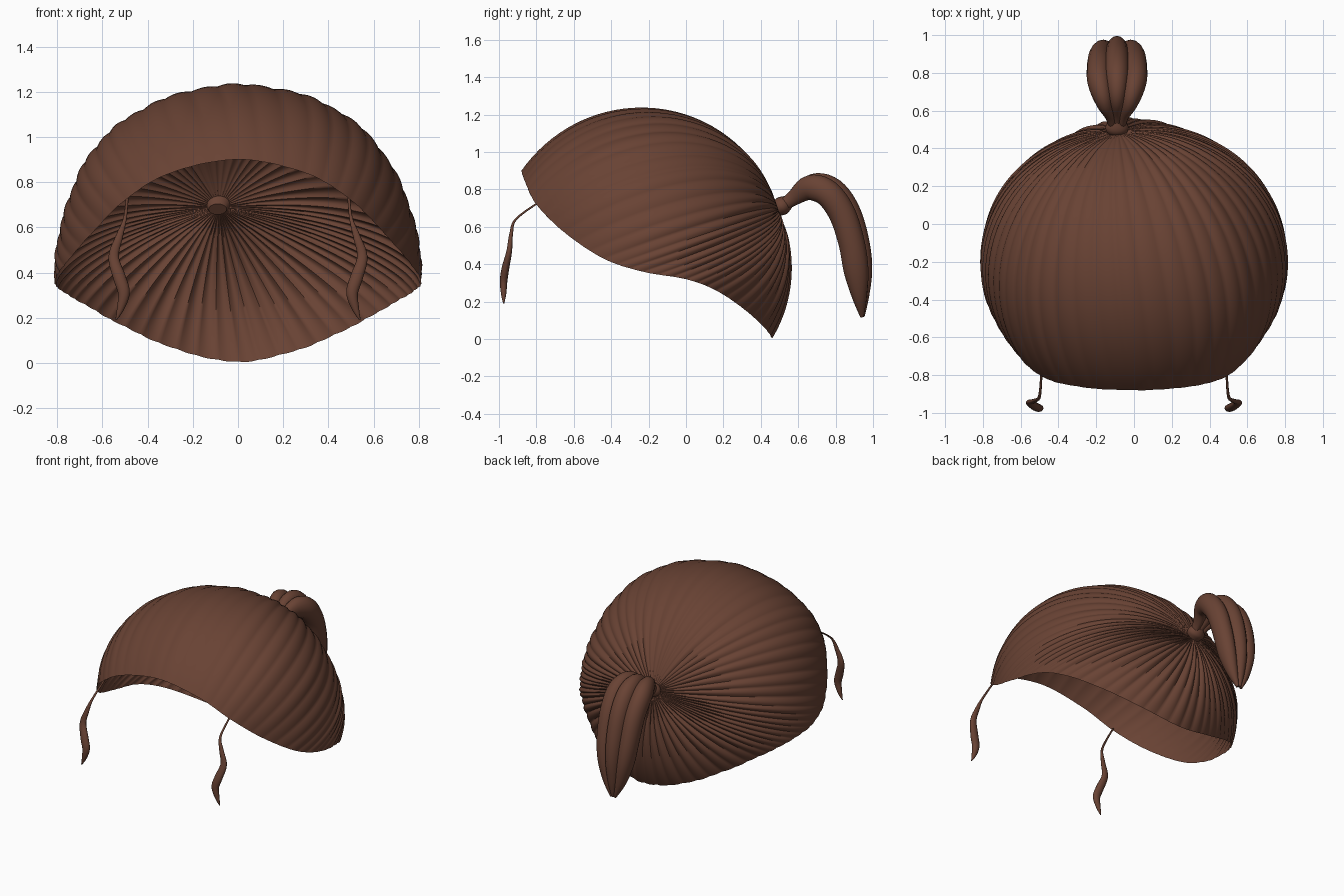
import bpy, bmesh
from math import sin, cos, pi, floor
from mathutils import Vector

if "Cube" in bpy.data.objects:
    bpy.data.objects.remove(bpy.data.objects["Cube"], do_unlink=True)

brown = bpy.data.materials.new("hair brown")
brown.use_nodes = True
brown.diffuse_color = (0.14, 0.055, 0.034, 1)
brown.node_tree.nodes["Principled BSDF"].inputs["Base Color"].default_value = brown.diffuse_color


def spline(points, s, closed=False):
    """Catmull-Rom point at s in 0..1 along the listed points."""
    n = len(points)
    s *= n if closed else n - 1
    i = floor(s) if closed else min(floor(s), n - 2)
    f = s - i
    a, b, c, d = (Vector(points[k % n if closed else max(0, min(n - 1, k))])
                  for k in range(i - 1, i + 3))
    return b + (c - a) * f / 2 + (a - b * 2.5 + c * 2 - d / 2) * f**2 \
        + ((b - c) * 3 + d - a) * f**3 / 2


def make_object(name, rings, capped):
    """Skin a list of closed rings."""
    bm = bmesh.new()
    rows = [[bm.verts.new(p) for p in ring] for ring in rings]
    for top, low in zip(rows, rows[1:]):
        n = len(top)
        for j in range(n):
            k = (j + 1) % n
            bm.faces.new((top[j], low[j], low[k], top[k]))
    if capped:
        bm.faces.new(rows[0])
        bm.faces.new(rows[-1])
        bmesh.ops.recalc_face_normals(bm, faces=bm.faces)
    mesh = bpy.data.meshes.new(name)
    bm.to_mesh(mesh)
    bm.free()
    mesh.materials.append(brown)
    obj = bpy.data.objects.new(name, mesh)
    bpy.context.collection.objects.link(obj)
    bpy.ops.object.select_all(action="DESELECT")
    bpy.context.view_layer.objects.active = obj
    obj.select_set(True)
    bpy.ops.object.shade_smooth_by_angle(angle=pi / 3)


def sweep(name, path, widths, steps=40, sides=16):
    """Elliptical tube; widths lists (across, thick) half sizes along the path."""
    rings = []
    for i in range(steps + 1):
        s = i / steps
        p = spline(path, s)
        tangent = (spline(path, min(1, s + 0.01)) - spline(path, max(0, s - 0.01))).normalized()
        normal = tangent.cross(Vector((1, 0, 0))).normalized()
        across = normal.cross(tangent)
        a, b = spline(widths, s)
        rings.append([p + across * a * cos(2 * pi * j / sides) + normal * b * sin(2 * pi * j / sides)
                      for j in range(sides)])
    make_object(name, rings, True)


# Hair cap: ridged shell fanning out from the tie to the rim
CENTRE, RADII = Vector((0, -0.2, 0.45)), Vector((0.82, 0.77, 0.775))
RIDGES, PER_RIDGE, ROWS = 60, 8, 44
half_rim = [(0, -0.88, 0.9), (0.3, -0.86, 0.84), (0.5, -0.8, 0.72), (0.65, -0.65, 0.57),
            (0.77, -0.44, 0.43), (0.81, -0.23, 0.36), (0.78, 0, 0.32), (0.68, 0.16, 0.26),
            (0.5, 0.31, 0.16), (0.27, 0.42, 0.06), (0, 0.46, 0.005)]
rim = half_rim + [(-x, y, z) for x, y, z in half_rim[-2:0:-1]]


def unit_space(p):
    q = Vector(p) - CENTRE
    return Vector(c / r for c, r in zip(q, RADII))


pole = unit_space((-0.085, 0.5, 0.69))
count = RIDGES * PER_RIDGE
edge = [unit_space(spline(rim, j / count, True)) for j in range(count)]
rings = []
for i in range(ROWS + 1):
    t = 0.01 + 0.99 * (i / ROWS) ** 1.2
    ring = []
    for j, e in enumerate(edge):
        direction = pole.normalized().slerp(e.normalized(), t)
        radius = 0.95 + (e.length - 0.95) * t
        back = 0.5 - 0.5 * cos(2 * pi * j / count)
        fade = min(1, t * 5) * (1 - (0.8 - 0.2 * back) * t**4)
        lobe = abs(sin(pi * j / PER_RIDGE)) - 0.6
        wave = 0.3 * sin(2 * pi * j * 23 / count)
        radius += (0.011 + 0.008 * back) * fade * (lobe + wave)
        ring.append(CENTRE + Vector(c * r for c, r in zip(direction * radius, RADII)))
    rings.append(ring)
make_object("hair_cap", rings, False)

# Tie at the base of the ponytail
sweep("ponytail_tie", [(-0.09, 0.47, 0.68), (-0.09, 0.51, 0.71), (-0.09, 0.55, 0.735)],
      [(0.04, 0.03), (0.062, 0.05), (0.04, 0.035)], 12, 20)

# Ponytail: fat locks side by side that spread, droop and meet at the tip
arc = [(0.5, 0.7), (0.58, 0.755), (0.68, 0.815), (0.78, 0.79), (0.86, 0.68),
       (0.91, 0.52), (0.93, 0.37), (0.94, 0.23), (0.945, 0.12)]
spread = [0.2, 0.35, 0.75, 1, 1, 0.95, 0.8, 0.5, 0.15]
thick = [(0.02, 0.03), (0.03, 0.04), (0.05, 0.068), (0.062, 0.072), (0.064, 0.072),
         (0.06, 0.07), (0.052, 0.066), (0.035, 0.04), (0.008, 0.01)]
for name, offset, shift in (("right", -0.095, -0.025), ("middle", 0, 0), ("left", 0.095, -0.025)):
    path = [(-0.09 + offset * w, y + shift * w, z + shift * w * 0.4)
            for (y, z), w in zip(arc, spread)]
    sweep("ponytail_lock_" + name, path, thick)

# Loose wavy locks at the front
wavy = [(0.49, -0.79, 0.73), (0.5, -0.91, 0.64), (0.525, -0.935, 0.56), (0.55, -0.945, 0.47),
        (0.525, -0.965, 0.38), (0.505, -0.975, 0.31), (0.52, -0.975, 0.24), (0.54, -0.975, 0.19)]
flat = [(0.006, 0.005), (0.008, 0.006), (0.016, 0.01), (0.023, 0.015),
        (0.028, 0.02), (0.026, 0.02), (0.016, 0.014), (0.003, 0.003)]
for name, side in (("left", 1), ("right", -1)):
    sweep("front_lock_" + name, [(x * side, y, z) for x, y, z in wavy], flat, 40, 12)
